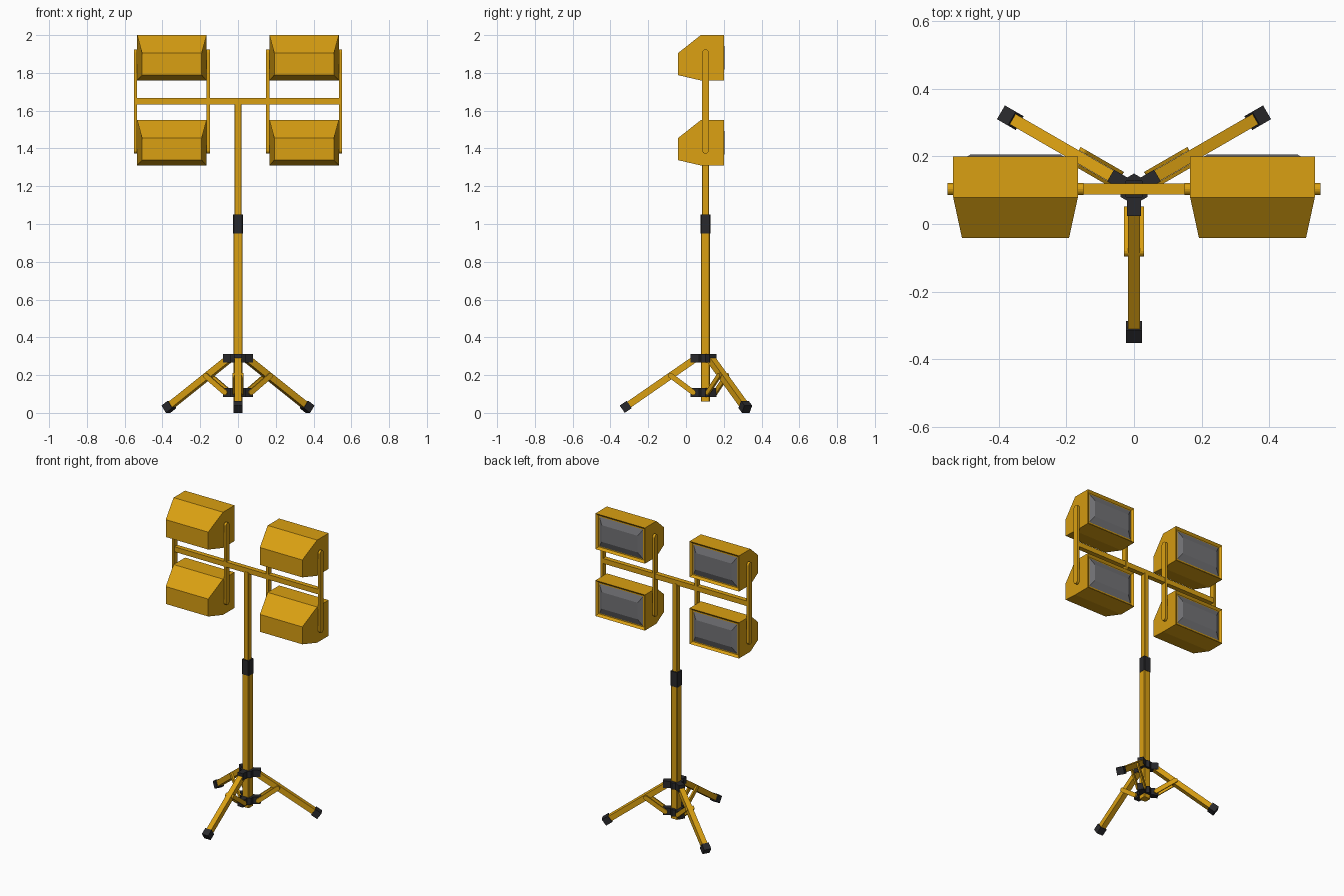
import bpy, bmesh, math
from mathutils import Matrix, Vector

if "Cube" in bpy.data.objects:
    bpy.data.objects.remove(bpy.data.objects["Cube"])


def material(name, rgb):
    m = bpy.data.materials.new(name)
    m.diffuse_color = (*rgb, 1)
    m.use_nodes = True
    m.node_tree.nodes["Principled BSDF"].inputs["Base Color"].default_value = m.diffuse_color
    return m


YELLOW = material("yellow paint", (0.70, 0.35, 0.006))
BLACK = material("black plastic", (0.022, 0.022, 0.025))
GLASS = material("grey glass", (0.17, 0.17, 0.18))
CY = 0.103  # y of the mast axis


def finish(name, bm, mat, frame=Matrix()):
    bmesh.ops.recalc_face_normals(bm, faces=bm.faces)
    bm.transform(frame)
    me = bpy.data.meshes.new(name)
    bm.to_mesh(me)
    bm.free()
    me.materials.append(mat)
    ob = bpy.data.objects.new(name, me)
    bpy.context.collection.objects.link(ob)
    return ob


def frame(angle, x=0.0, y=CY):
    """Local x points along the angle, local y sideways, z up."""
    return Matrix.Translation((x, y, 0)) @ Matrix.Rotation(math.radians(angle), 4, 'Z')


def prism(pts, thick, off=0.0):
    """Profile in local xz, extruded along local y."""
    bm = bmesh.new()
    a = [bm.verts.new((x, off - thick / 2, z)) for x, z in pts]
    b = [bm.verts.new((x, off + thick / 2, z)) for x, z in pts]
    bm.faces.new(a)
    bm.faces.new(b)
    for i in range(len(a)):
        j = (i + 1) % len(a)
        bm.faces.new((a[i], a[j], b[j], b[i]))
    bm.normal_update()
    return bm


def bar_profile(p, q, w, steps=1):
    """Bar outline from p to q: square ends (steps=1) or round ends."""
    p, q = Vector(p), Vector(q)
    d = (q - p).normalized()
    n = Vector((-d.y, d.x))
    if steps == 1:
        return [p + n * w / 2, p - n * w / 2, q - n * w / 2, q + n * w / 2]
    pts = []
    for c, s in ((p, -1), (q, 1)):
        for i in range(steps + 1):
            t = math.pi * i / steps
            pts.append(c + s * (d * math.sin(t) - n * math.cos(t)) * w / 2)
    return pts


def box(name, lo, hi, mat, fr=Matrix(), bevel=0.0):
    bm = bmesh.new()
    bmesh.ops.create_cube(bm, size=1)
    for v in bm.verts:
        v.co = Vector([l + (c + 0.5) * (h - l) for l, h, c in zip(lo, hi, v.co)])
    if bevel:
        ed = [e for e in bm.edges if abs(e.verts[0].co.z - e.verts[1].co.z) > 1e-4]
        bmesh.ops.bevel(bm, geom=ed, offset=bevel, segments=1, affect='EDGES')
    return finish(name, bm, mat, fr)


def post(name, w, z0, z1, mat, bevel):
    box(name, (-w, CY - w, z0), (w, CY + w, z1), mat, bevel=bevel)


# Mast and crossbar
post("lower_mast", 0.024, 0.06, 1.0, YELLOW, 0.004)
post("upper_mast", 0.0175, 1.0, 1.64, YELLOW, 0.002)
post("mast_collar", 0.026, 0.95, 1.05, BLACK, 0.004)
box("crossbar", (-0.54, CY - 0.016, 1.632), (0.54, CY + 0.016, 1.666), YELLOW)

# Hubs with three lugs each
ANGLES = (-90, 30, 150)
for label, z0, z1 in (("upper", 0.266, 0.312), ("lower", 0.085, 0.131)):
    bm = bmesh.new()
    bmesh.ops.create_cone(bm, cap_ends=True, segments=6, radius1=0.046,
                          radius2=0.046, depth=z1 - z0)
    finish(label + "_hub", bm, BLACK, Matrix.Translation((0, CY, (z0 + z1) / 2)))
    for a in ANGLES:
        box(label + "_hub_lug", (0.02, -0.02, z0), (0.08, 0.02, z1), BLACK, frame(a))

# Tripod legs, feet and paired braces
foot = Vector((0.422, 0.0321))
top = Vector((0.055, 0.286))
d = (foot - top).normalized()
for a in ANGLES:
    fr = frame(a)
    finish("leg", prism(bar_profile(top, foot, 0.036), 0.035), YELLOW, fr)
    finish("foot", prism(bar_profile(foot - d * 0.0225, foot + d * 0.0225, 0.047), 0.047),
           BLACK, fr)
    for s in (-1, 1):
        finish("leg_brace", prism(bar_profile((0.065, 0.108), (0.185, 0.198), 0.028, 6),
                                  0.011, s * 0.0235), YELLOW, fr)

# Upright lamp brackets with rounded ends
for x in (-0.543, -0.157, 0.157, 0.543):
    finish("lamp_bracket", prism(bar_profile((0, 1.39), (0, 1.907), 0.035, 8), 0.017),
           YELLOW, frame(90, x))

# Lamps: tapered housing with a recessed, domed glass facing back
HOUSING = [(0.2, -0.12), (0.2, 0.12), (0.078, 0.12), (-0.042, 0.025),
           (-0.042, -0.092), (0.078, -0.12)]
for sx in (-1, 1):
    for zc in (1.43, 1.88):
        fr = Matrix.Translation((0, 0, zc)) @ frame(90, sx * 0.35, 0)
        bm = prism(HOUSING, 0.368)
        for v in bm.verts:
            if v.co.x < 0:
                v.co.y *= 0.158 / 0.184
        bmesh.ops.recalc_face_normals(bm, faces=bm.faces)
        bm.normal_update()
        back = [f for f in bm.faces if f.normal.x > 0.99]
        bmesh.ops.inset_region(bm, faces=back, thickness=0.02)
        bmesh.ops.translate(bm, verts=back[0].verts, vec=(-0.014, 0, 0))
        finish("lamp_housing", bm, YELLOW, fr)

        bm = bmesh.new()
        bmesh.ops.create_cube(bm, size=1)
        for v in bm.verts:
            front = v.co.x > 0
            hy, hz = (0.133, 0.056) if front else (0.163, 0.099)
            v.co = (0.205 if front else 0.188, math.copysign(hy, v.co.y),
                    math.copysign(hz, v.co.z))
        finish("lamp_glass", bm, GLASS, fr)
